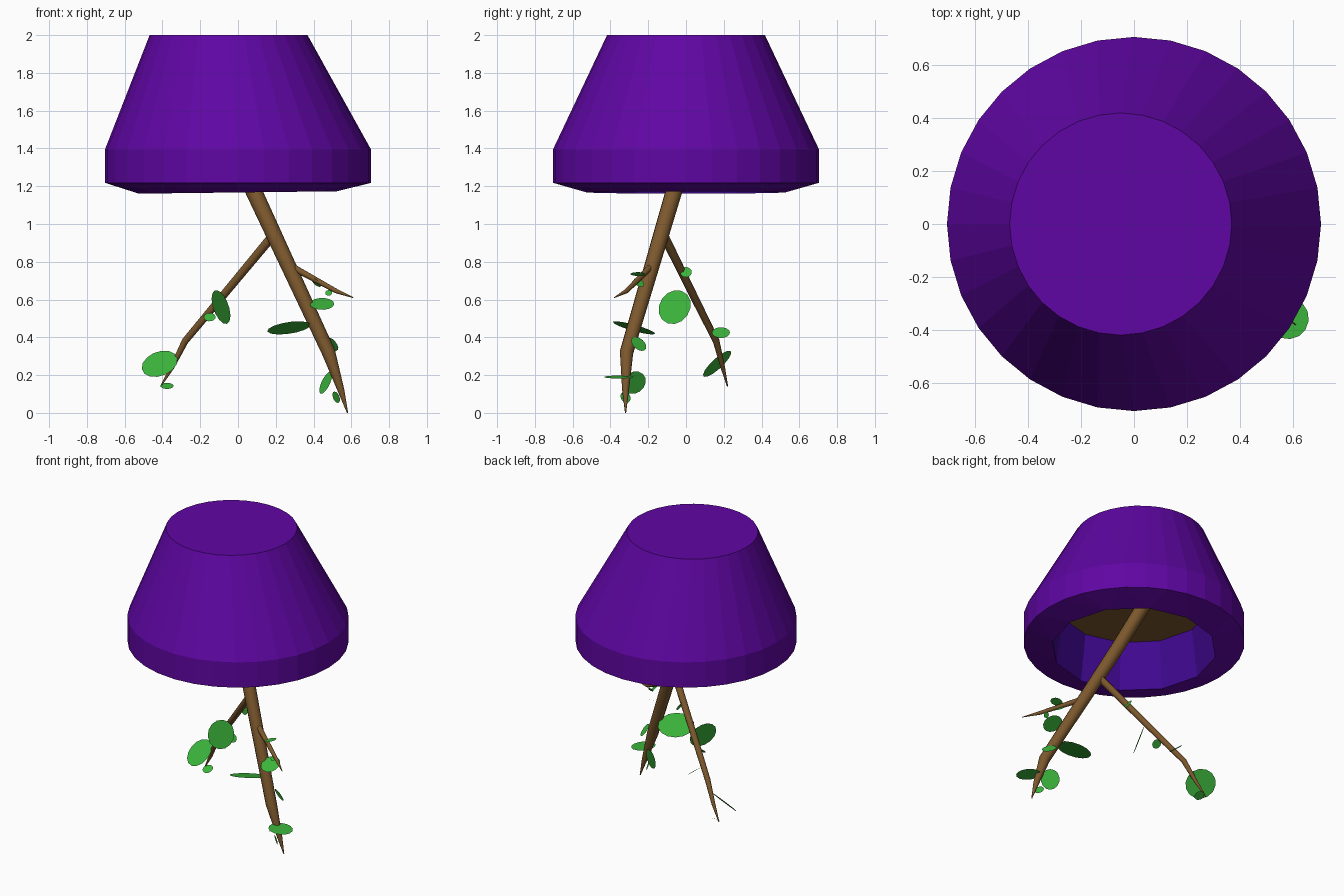
import bpy, bmesh, math
from mathutils import Vector

if "Cube" in bpy.data.objects:
    bpy.data.objects.remove(bpy.data.objects["Cube"])


def material(name, rgb):
    m = bpy.data.materials.new(name)
    lin = [(c / 255 / 12.92) if c <= 10 else ((c / 255 + 0.055) / 1.055) ** 2.4 for c in rgb]
    m.diffuse_color = (*lin, 1)
    m.use_nodes = True
    m.node_tree.nodes["Principled BSDF"].inputs["Base Color"].default_value = m.diffuse_color
    return m


PURPLE = material("purple", (95, 6, 163))
INDIGO = material("indigo_lining", (63, 8, 143))
BROWN = material("bark_brown", (124, 88, 45))
GREEN = material("leaf_green", (60, 182, 60))


def finish(bm, name, *mats):
    me = bpy.data.meshes.new(name)
    bm.to_mesh(me)
    bm.free()
    for m in mats:
        me.materials.append(m)
    ob = bpy.data.objects.new(name, me)
    bpy.context.collection.objects.link(ob)
    return ob


def ring(bm, centre, r, n, u=Vector((1, 0, 0)), v=Vector((0, 1, 0)), tilt=0):
    c = Vector(centre)
    vs = []
    for i in range(n):
        a = 2 * math.pi * i / n
        p = c + r * (math.cos(a) * u + math.sin(a) * v)
        p.z += tilt * p.x
        vs.append(bm.verts.new(p))
    return vs


def bridge(bm, a, b, mat=0, smooth=False):
    n = len(a)
    for i in range(n):
        f = bm.faces.new((a[i], a[(i + 1) % n], b[(i + 1) % n], b[i]))
        f.material_index = mat
        f.smooth = smooth


def loop_edges(bm, vs):
    out = []
    for i, a in enumerate(vs):
        b = vs[(i + 1) % len(vs)]
        out.append(bm.edges.get((a, b)) or bm.edges.new((a, b)))
    return out


# Upside-down pot: off-centre base on top, straight band, sloped lip, lining
bm = bmesh.new()
top = ring(bm, (-0.05, 0, 2.0), 0.418, 32)
band_top = ring(bm, (0, 0, 1.395), 0.704, 32)
band_low = ring(bm, (0, 0, 1.218), 0.704, 32)
lip = ring(bm, (0, 0, 1.167), 0.525, 12, tilt=0.012)
deep = ring(bm, (0, 0, 1.50), 0.48, 12)
bm.faces.new(top)
bridge(bm, band_top, top)
bridge(bm, band_low, band_top)
bmesh.ops.bridge_loops(bm, edges=loop_edges(bm, band_low) + loop_edges(bm, lip))
bridge(bm, deep, lip, 1)
bmesh.ops.recalc_face_normals(bm, faces=bm.faces[:])
finish(bm, "pot", PURPLE, INDIGO)

# Soil closing the inside of the pot
bm = bmesh.new()
bm.faces.new(list(reversed(ring(bm, (0, 0, 1.49), 0.482, 12))))
finish(bm, "soil", BROWN)


def branch(name, pts, n=10):
    """Tapered tube through (x, y, z, radius) points."""
    bm = bmesh.new()
    P = [Vector(p[:3]) for p in pts]
    rings = []
    for i, p in enumerate(pts):
        d = (P[min(i + 1, len(P) - 1)] - P[max(i - 1, 0)]).normalized()
        u = d.cross(Vector((0, 1, 0))).normalized()
        rings.append(ring(bm, p[:3], p[3], n, u, d.cross(u)))
    for a, b in zip(rings, rings[1:]):
        bridge(bm, a, b, smooth=True)
    bm.faces.new(rings[0])
    bm.faces.new(rings[-1])
    bmesh.ops.recalc_face_normals(bm, faces=bm.faces[:])
    finish(bm, name, BROWN)


# Stem and side branches
branch("main_stem", [(-0.06, 0.025, 1.50, 0.045), (0.085, -0.065, 1.17, 0.044),
                     (0.48, -0.315, 0.32, 0.036), (0.545, -0.32, 0.12, 0.018),
                     (0.58, -0.32, 0.0, 0.003)], 12)
branch("left_branch", [(0.19, -0.12, 0.945, 0.024), (-0.08, 0.04, 0.62, 0.021),
                       (-0.28, 0.16, 0.38, 0.018), (-0.35, 0.195, 0.24, 0.012),
                       (-0.41, 0.22, 0.14, 0.003)], 10)
branch("right_branch", [(0.24, -0.165, 0.81, 0.02), (0.30, -0.195, 0.765, 0.018),
                        (0.52, -0.315, 0.645, 0.012), (0.61, -0.38, 0.61, 0.002)], 10)

# Leaves: centre, half extents along x y z, signs of the facing direction
LEAVES = [
    ((-0.09, -0.06, 0.56), (.05, .085, .09), (1, -1, 1)),
    ((-0.415, 0.165, 0.26), (.095, .075, .07), (-1, -1, 1)),
    ((-0.375, 0.2, 0.143), (.035, .03, .015), (0, -1, 1)),
    ((-0.15, 0.045, 0.507), (.032, .022, .022), (-1, -1, 1)),
    ((-0.19, 0.185, 0.425), (.035, .055, .018), (1, 0, 1)),
    ((0.05, 0.0, 0.745), (.01, .032, .027), (1, 0, 1)),
    ((0.445, -0.275, 0.577), (.068, .055, .025), (0, -1, 1)),
    ((0.27, -0.275, 0.45), (.115, .112, .035), (-1, 1, 1)),
    ((0.495, -0.25, 0.365), (.036, .04, .037), (1, 1, 1)),
    ((0.465, -0.275, 0.16), (.035, .062, .06), (1, 1, -1)),
    ((0.58, -0.355, 0.19), (.078, .075, .024), (1, 0, 1)),
    ((0.52, -0.32, 0.083), (.02, .027, .03), (1, 1, 1)),
    ((0.48, -0.295, 0.635), (.018, .011, .015), (0, -1, 1)),
    ((0.43, -0.255, 0.735), (.038, .037, .016), (-1, 0, 1)),
    ((0.415, -0.25, 0.69), (.025, .028, .023), (1, 1, 1)),
]
for i, (c, h, s) in enumerate(LEAVES):
    r2 = sum(e * e for e in h) / 2
    n = Vector([s[k] * math.sqrt(max(0, 1 - h[k] ** 2 / r2)) for k in range(3)]).normalized()
    u = n.orthogonal().normalized()
    bm = bmesh.new()
    bm.faces.new(ring(bm, c, math.sqrt(r2), 14, u, n.cross(u)))
    finish(bm, f"leaf_{i + 1}", GREEN)
